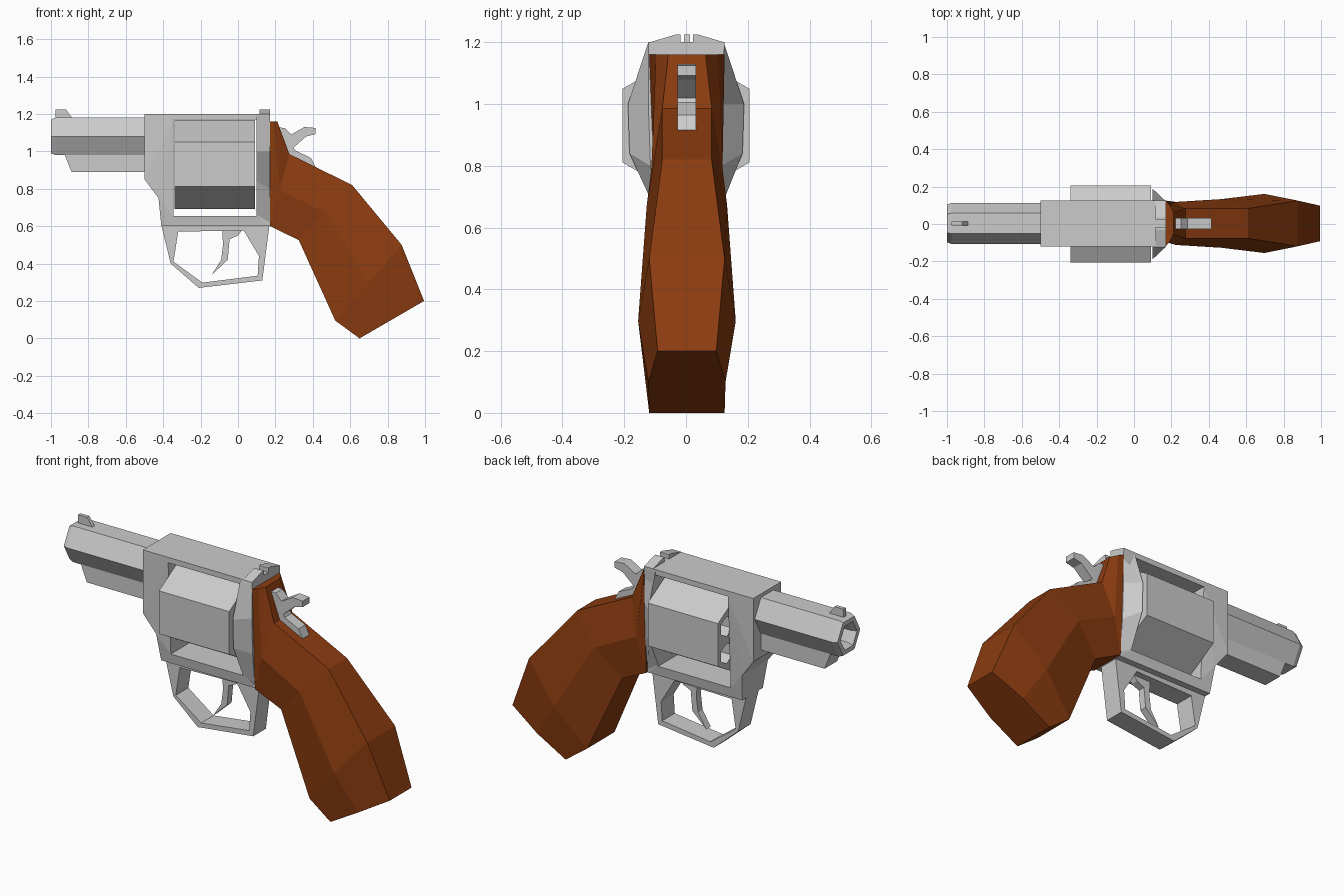
import bpy, bmesh, math

if "Cube" in bpy.data.objects:
    bpy.data.objects.remove(bpy.data.objects["Cube"])

YC = 0.003  # slight sideways centre of the frame


def finish(name, bm, mat=None):
    bmesh.ops.recalc_face_normals(bm, faces=bm.faces[:])
    me = bpy.data.meshes.new(name)
    bm.to_mesh(me)
    bm.free()
    ob = bpy.data.objects.new(name, me)
    bpy.context.collection.objects.link(ob)
    if mat:
        me.materials.append(mat)
    return ob


def plate(name, outlines, half):
    """Side profile in x,z (outer outline, then holes), thickened in y; half is a function of z."""
    bm = bmesh.new()
    edges = []
    for pts in outlines:
        vs = [bm.verts.new((x, YC - half(z), z)) for x, z in pts]
        edges += [bm.edges.new((vs[i - 1], vs[i])) for i in range(len(vs))]
    verts = bm.verts[:]
    bmesh.ops.triangle_fill(bm, edges=edges, use_beauty=True, use_dissolve=False)
    faces = bm.faces[:]
    rim = [e.verts[:] for e in bm.edges if len(e.link_faces) == 1]
    far = {v: bm.verts.new((v.co.x, YC + half(v.co.z), v.co.z)) for v in verts}
    for f in faces:
        bm.faces.new([far[v] for v in reversed(f.verts[:])])
    for a, b in rim:
        bm.faces.new((a, b, far[b], far[a]))
    return finish(name, bm)


def add_loft(bm, rings):
    rows = [[bm.verts.new(p) for p in r] for r in rings]
    n = len(rows[0])
    for a, b in zip(rows, rows[1:]):
        for i in range(n):
            bm.faces.new((a[i - 1], a[i], b[i], b[i - 1]))
    bm.faces.new(rows[0])
    bm.faces.new(rows[-1])


def loft(name, rings, mat=None):
    bm = bmesh.new()
    add_loft(bm, rings)
    return finish(name, bm, mat)


def hexagon(x, r, y, z, turn=0.0, squash=1.0):
    return [(x, y + r * math.cos(turn + k * math.pi / 3),
             z + squash * r * math.sin(turn + k * math.pi / 3)) for k in range(6)]


wood = bpy.data.materials.new("wood")
wood.diffuse_color = (0.26, 0.045, 0.005, 1)
wood.use_nodes = True
wood.node_tree.nodes["Principled BSDF"].inputs["Base Color"].default_value = wood.diffuse_color

# Barrel with crown and bore
loft("barrel", [hexagon(x, r, YC, 1.08, 0, 1.05) for x, r in
                ((-0.48, 0.11), (-0.975, 0.11), (-1.0, 0.10), (-1.0, 0.072), (-0.97, 0.06), (-0.6, 0.06))])
plate("barrel_lug", [[(-0.93, 0.99), (-0.89, 0.89), (-0.48, 0.89), (-0.48, 0.99)]], lambda z: 0.055)
plate("front_sight", [[(-0.975, 1.17), (-0.975, 1.225), (-0.92, 1.225), (-0.88, 1.17)]], lambda z: 0.01)

# Frame with cylinder window
plate("frame", [[(-0.5, 1.2), (0.17, 1.2), (0.17, 0.6), (-0.41, 0.6), (-0.425, 0.75), (-0.5, 0.85)],
                [(-0.345, 1.17), (0.10, 1.17), (0.10, 0.655), (-0.345, 0.655)]],
      lambda z: 0.122 if z > 0.8 else 0.09 + (z - 0.6) * 0.15)

# Flared recoil shield behind the cylinder
def shield_ring(x, pts):
    return [(x, y, z) for y, z in pts] + [(x, -y, z) for y, z in reversed(pts)]

loft("recoil_shield", [
    shield_ring(0.10, [(0.122, 1.2), (0.188, 1.0), (0.183, 0.84), (0.10, 0.66)]),
    shield_ring(0.17, [(0.122, 1.2), (0.122, 1.0), (0.115, 0.80), (0.095, 0.62)])])

# Rear sight halves
for side, label in ((1, "left"), (-1, "right")):
    section = [(0.02, 1.19), (0.02, 1.225), (0.035, 1.225), (0.12, 1.2), (0.12, 1.19)]
    loft("rear_sight_" + label, [[(x, YC + side * y, z) for y, z in section] for x in (0.115, 0.17)])

# Six-sided cylinder with chambers
cyl = loft("cylinder", [hexagon(x, 0.238, 0, 0.93, math.pi / 6) for x in (-0.34, 0.09)])
bm = bmesh.new()
for k in range(6):
    a = math.pi / 6 + k * math.pi / 3
    add_loft(bm, [hexagon(x, 0.056, 0.15 * math.cos(a), 0.93 + 0.15 * math.sin(a), math.pi / 6)
                  for x in (-0.4, 0.05)])
cutter = finish("chamber_cutter", bm)
cutter.hide_render = True
cutter.display_type = 'WIRE'
mod = cyl.modifiers.new("chambers", 'BOOLEAN')
mod.operation = 'DIFFERENCE'
mod.solver = 'EXACT'
mod.object = cutter

# Trigger guard and trigger
plate("trigger_guard", [
    [(-0.41, 0.605), (-0.36, 0.40), (-0.21, 0.27), (0.13, 0.31), (0.168, 0.605)],
    [(-0.32, 0.57), (-0.345, 0.41), (-0.19, 0.298), (0.105, 0.335), (0.112, 0.44), (0.03, 0.578)]],
    lambda z: 0.055)
plate("trigger", [[(-0.085, 0.59), (0.03, 0.59), (0.0, 0.55), (-0.045, 0.53), (-0.055, 0.42),
                   (-0.14, 0.34), (-0.09, 0.42), (-0.08, 0.5)]], lambda z: 0.02)

# Hammer
plate("hammer", [[(0.21, 1.128), (0.25, 1.125), (0.285, 1.09), (0.355, 1.13), (0.415, 1.125),
                  (0.415, 1.092), (0.365, 1.08), (0.297, 1.02), (0.305, 1.005), (0.39, 0.965),
                  (0.415, 0.915), (0.28, 0.95), (0.21, 1.0)]], lambda z: 0.03)

# Grip: cross-sections as front x,z / back x,z / half widths at front, middle, back
sections = [
    (0.17, 1.16, 0.21, 1.16, 0.122, 0.10, 0.06),
    (0.172, 0.60, 0.275, 0.985, 0.10, 0.115, 0.08),
    (0.325, 0.525, 0.61, 0.82, 0.09, 0.13, 0.08),
    (0.52, 0.095, 0.875, 0.50, 0.12, 0.158, 0.122),
    (0.65, 0.0, 0.995, 0.20, 0.122, 0.125, 0.095)]
rings = []
for fx, fz, bx, bz, wf, wm, wb in sections:
    half = [(fx, wf, fz), ((fx + bx) / 2, wm, (fz + bz) / 2), (bx, wb, bz)]
    rings.append([(x, YC + w, z) for x, w, z in half] +
                 [(x, YC - w, z) for x, w, z in reversed(half)])
loft("grip", rings, wood)
